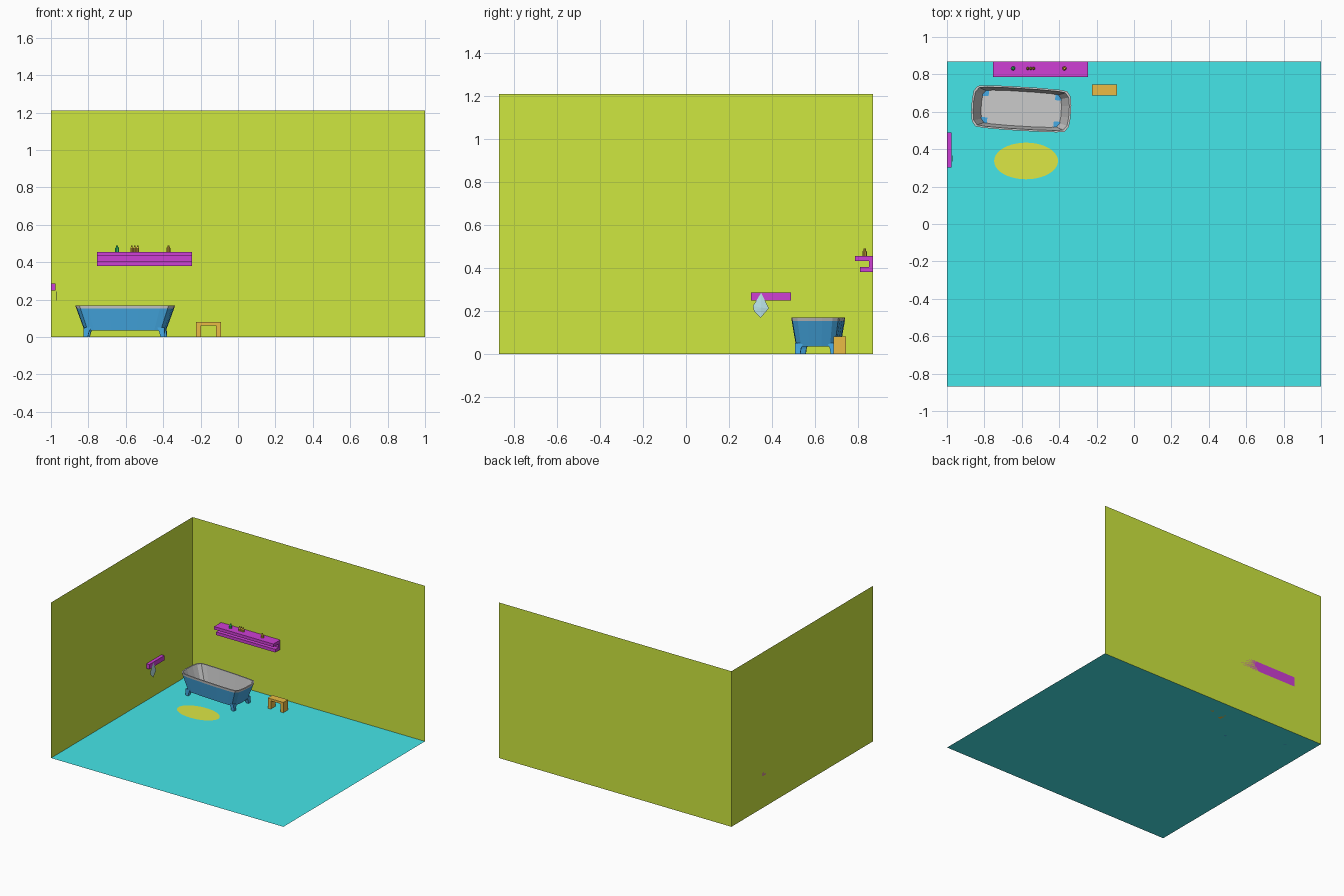
import bpy, bmesh, math
from mathutils import Matrix, Vector

if "Cube" in bpy.data.objects:
    bpy.data.objects.remove(bpy.data.objects["Cube"])


def mat(name, r, g, b):
    m = bpy.data.materials.new(name)
    m.diffuse_color = (r, g, b, 1)
    m.use_nodes = True
    m.node_tree.nodes["Principled BSDF"].inputs["Base Color"].default_value = m.diffuse_color
    return m


LIME = mat("lime", 0.62, 0.80, 0.05)
CYAN = mat("cyan", 0.06, 0.79, 0.81)
PURPLE = mat("purple", 0.62, 0.05, 0.66)
BLUE = mat("blue", 0.06, 0.40, 0.78)
GREY = mat("light_grey", 0.70, 0.70, 0.70)
ORANGE = mat("orange", 0.82, 0.50, 0.06)
GREEN = mat("green", 0.05, 0.75, 0.20)
YELLOW = mat("yellow", 0.72, 0.80, 0.06)
PALE = mat("pale_blue", 0.50, 0.78, 0.82)


def make(name, bm, *mats, world=Matrix()):
    me = bpy.data.meshes.new(name)
    bm.to_mesh(me)
    bm.free()
    for m in mats:
        me.materials.append(m)
    ob = bpy.data.objects.new(name, me)
    ob.matrix_world = world
    bpy.context.collection.objects.link(ob)
    return ob


def sheet(name, pts, m):
    bm = bmesh.new()
    bm.faces.new([bm.verts.new(p) for p in pts])
    return make(name, bm, m)


def extrude_x(name, profile, x0, x1, m):
    """Closed (y, z) outline swept along x."""
    bm = bmesh.new()
    f = bm.faces.new([bm.verts.new((x0, y, z)) for y, z in profile])
    r = bmesh.ops.extrude_face_region(bm, geom=[f])
    vs = [v for v in r["geom"] if isinstance(v, bmesh.types.BMVert)]
    bmesh.ops.translate(bm, verts=vs, vec=(x1 - x0, 0, 0))
    bmesh.ops.recalc_face_normals(bm, faces=bm.faces)
    return make(name, bm, m)


def box(name, x0, x1, y0, y1, z0, z1, m):
    return extrude_x(name, [(y0, z0), (y1, z0), (y1, z1), (y0, z1)], x0, x1, m)


def loft(bm, rings, idx, cap_start=True, cap_end=True):
    """Skin stacked rings; idx gives the material index of each band."""
    loops = [[bm.verts.new(p) for p in r] for r in rings]
    n = len(loops[0])
    for a, b, k in zip(loops, loops[1:], idx):
        for i in range(n):
            j = (i + 1) % n
            bm.faces.new((a[i], a[j], b[j], b[i])).material_index = k
    if cap_start:
        bm.faces.new(loops[0][::-1]).material_index = idx[0]
    if cap_end:
        bm.faces.new(loops[-1]).material_index = idx[-1]


# room shell
Y, H = 0.87, 1.21
sheet("floor", [(-1, -Y, 0), (1, -Y, 0), (1, Y, 0), (-1, Y, 0)], CYAN)
sheet("back_wall", [(-1, Y, 0), (1, Y, 0), (1, Y, H), (-1, Y, H)], LIME)
sheet("left_wall", [(-1, -Y, 0), (-1, Y, 0), (-1, Y, H), (-1, -Y, H)], LIME)

# bath mat
sheet("bath_mat", [(-0.577 + 0.171 * math.cos(t), 0.337 + 0.098 * math.sin(t), 0.003)
                   for t in (math.tau * i / 40 for i in range(40))], YELLOW)

# bathtub: outline with bowed ends, slightly turned in the room
QUARTER = [(1.0, 0.30), (0.975, 0.72), (0.90, 0.95), (0.74, 1.0), (0.3, 1.03)]


def tub_ring(a, b, z):
    q = QUARTER
    half = q + [(-x, y) for x, y in q[::-1]]
    return [(a * x, b * y, z) for x, y in half + [(-x, -y) for x, y in half]]


place = Matrix.Translation((-0.603, 0.616, 0)) @ Matrix.Rotation(math.radians(-3.5), 4, 'Z')
bm = bmesh.new()
loft(bm, [tub_ring(0.217, 0.094, 0.035), tub_ring(0.260, 0.112, 0.153),
          tub_ring(0.266, 0.114, 0.170), tub_ring(0.256, 0.105, 0.170),
          tub_ring(0.214, 0.090, 0.045)], [0, 1, 1, 1])
make("bathtub", bm, BLUE, GREY, world=place)

# tub feet
for sx in (-1, 1):
    for sy in (-1, 1):
        bm = bmesh.new()
        rings = []
        for z, cx, cy, h in ((0, 0.207, 0.083, 0.012), (0.025, 0.203, 0.081, 0.014),
                             (0.05, 0.197, 0.076, 0.019)):
            rings.append([(sx * cx + h * u, sy * cy + h * v, z)
                          for u, v in ((-1, -1), (1, -1), (1, 1), (-1, 1))])
        loft(bm, rings, [0, 0])
        make("tub_foot", bm, BLUE, world=place)

# stool
X0, X1 = -0.225, -0.092
box("stool_seat", X0, X1, 0.688, 0.745, 0.063, 0.08, ORANGE)
box("stool_left_leg", X0, X0 + 0.026, 0.688, 0.745, 0, 0.063, ORANGE)
box("stool_right_leg", X1 - 0.026, X1, 0.688, 0.745, 0, 0.063, ORANGE)

# wall shelf with C-shaped section
extrude_x("wall_shelf", [(0.87, 0.381), (0.81, 0.381), (0.81, 0.405), (0.852, 0.405),
                         (0.852, 0.433), (0.786, 0.433), (0.786, 0.456), (0.87, 0.456)],
          -0.755, -0.246, PURPLE)

# bottles on the shelf
for x, r, m in ((-0.646, 0.011, GREEN), (-0.568, 0.008, ORANGE), (-0.552, 0.008, ORANGE),
                (-0.537, 0.008, ORANGE), (-0.372, 0.011, ORANGE)):
    bm = bmesh.new()
    prof = [(r, 0), (r, 0.02), (r * 0.5, 0.026), (r * 0.5, 0.034)]
    loft(bm, [[(q * math.cos(math.tau * i / 10), q * math.sin(math.tau * i / 10), z)
               for i in range(10)] for q, z in prof], [0, 0, 0])
    make("bottle", bm, m, world=Matrix.Translation((x, 0.832, 0.456)))

# towel rail board and hanging towel
box("towel_board", -1, -0.975, 0.302, 0.488, 0.249, 0.286, PURPLE)
rim = [(0.350, 0.284), (0.312, 0.223), (0.316, 0.200), (0.348, 0.168), (0.386, 0.212)]
bm = bmesh.new()
ring = [bm.verts.new((-0.974, y, z)) for y, z in rim]
mid = bm.verts.new((-0.970, 0.350, 0.215))
for a, b in zip(ring, ring[1:] + ring[:1]):
    bm.faces.new((b, a, mid))
make("hanging_towel", bm, PALE)
